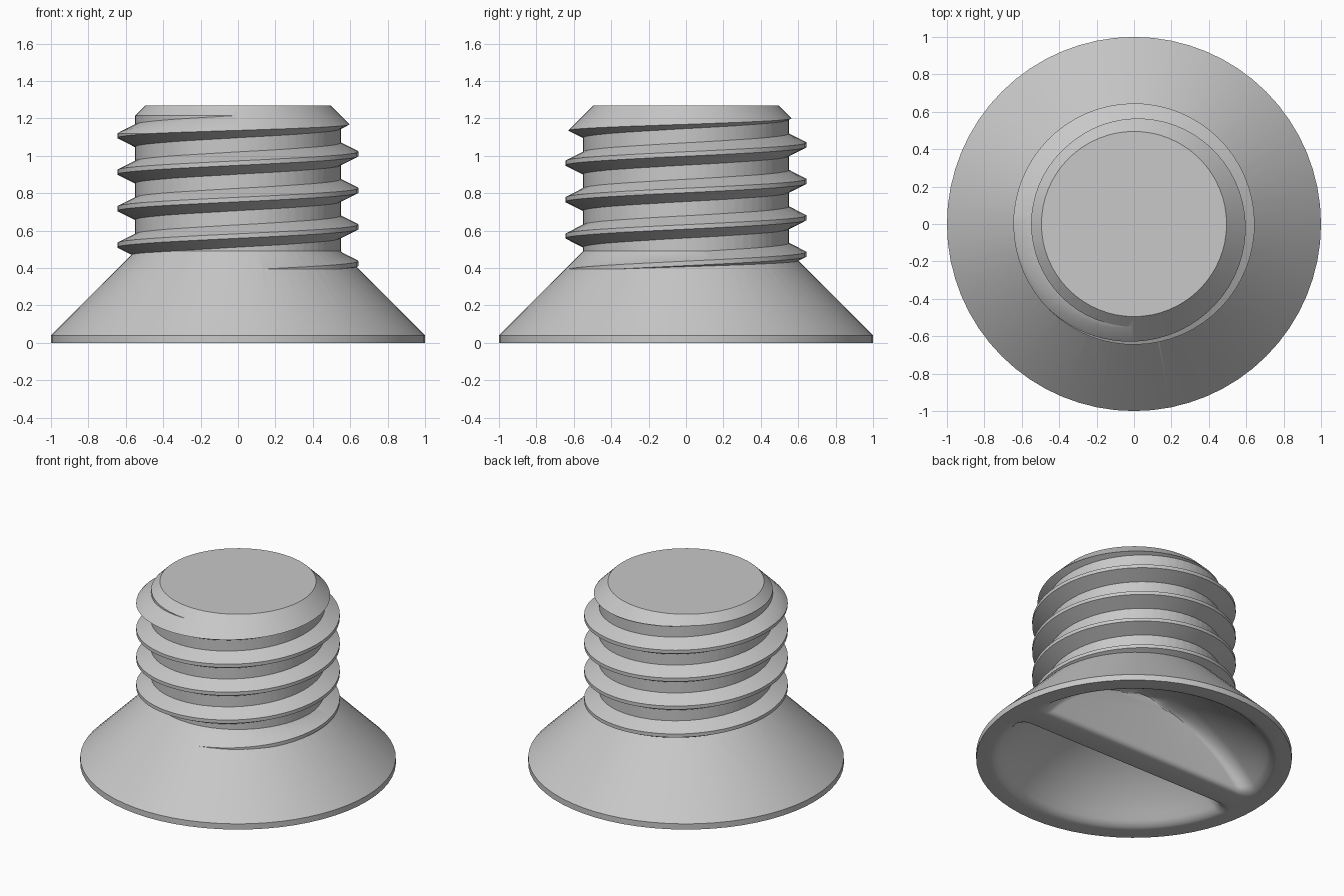
import bpy, bmesh, math

SEG = 64
PITCH = 0.195

cube = bpy.data.objects.get("Cube")
if cube:
    bpy.data.objects.remove(cube, do_unlink=True)

grey = bpy.data.materials.new("plain_grey")
grey.use_nodes = True
colour = (0.58, 0.58, 0.58, 1)
grey.diffuse_color = colour
grey.node_tree.nodes["Principled BSDF"].inputs["Base Color"].default_value = colour


def finish(name, bm):
    bmesh.ops.recalc_face_normals(bm, faces=bm.faces)
    mesh = bpy.data.meshes.new(name)
    bm.to_mesh(mesh)
    bm.free()
    mesh.materials.append(grey)
    obj = bpy.data.objects.new(name, mesh)
    bpy.context.collection.objects.link(obj)
    return obj


def loft(name, outlines):
    """Join equal closed outlines into one capped solid."""
    bm = bmesh.new()
    rings = [[bm.verts.new(p) for p in outline] for outline in outlines]
    n = len(rings[0])
    for one, two in zip(rings, rings[1:]):
        for k in range(n):
            m = (k + 1) % n
            bm.faces.new((one[k], one[m], two[m], two[k]))
    bm.faces.new(rings[0])
    bm.faces.new(rings[-1])
    bmesh.ops.triangulate(bm, faces=[f for f in bm.faces if len(f.verts) == 4])
    return finish(name, bm)


def turned(name, profile):
    """Solid of revolution from (radius, height) points."""
    angles = [math.tau * i / SEG for i in range(SEG)]
    return loft(name, [[(r * math.cos(a), r * math.sin(a), z) for a in angles]
                       for r, z in profile])


def helix(name, section, start, end):
    """Sweep a (radius, height) section up a right-handed helix."""
    outlines = []
    for i in range(round((end - start) * SEG) + 1):
        turn = start + i / SEG
        a = math.tau * turn
        outlines.append([(r * math.cos(a), r * math.sin(a), 0.425 + PITCH * turn + z)
                         for r, z in section])
    return loft(name, outlines)


def half_round(radius, web, z, side):
    """Half-disc outline beside the web, with both corners rounded."""
    corner = min(0.08, 0.45 * (radius - web))
    cy = web + corner
    cx = math.sqrt((radius - corner) ** 2 - cy ** 2)
    meet = math.atan2(cy, cx)
    right = []
    for i in range(8):
        a = -math.pi / 2 + (meet + math.pi / 2) * i / 8
        right.append((cx + corner * math.cos(a), cy + corner * math.sin(a)))
    for i in range(24):
        a = meet + (math.pi / 2 - meet) * i / 24
        right.append((radius * math.cos(a), radius * math.sin(a)))
    left = [(-x, y) for x, y in reversed(right)]
    return [(x, side * y, z) for x, y in right + [(0, radius)] + left]


def hollow(name, side):
    """Half of a shallow spherical bowl with a softened lip."""
    wide, deep, web, lip = 0.87, 0.43, 0.1, 0.035
    sphere = (wide ** 2 + deep ** 2) / (2 * deep)
    top = deep - sphere + math.sqrt(sphere ** 2 - (web + 0.04) ** 2)
    heights = [lip * (1 - math.cos(math.pi / 2 * i / 5)) for i in range(5)]
    heights += [lip + (top - lip) * math.sin(math.pi / 2 * i / 16) for i in range(17)]
    outlines = [half_round(wide + lip, web - lip, -0.1, side)]
    for z in heights:
        radius = math.sqrt(sphere ** 2 - (z + sphere - deep) ** 2)
        rest = max(0, 1 - z / lip)
        flare = lip * (1 - math.sqrt(1 - rest ** 2))
        outlines.append(half_round(radius + flare, web - flare, z, side))
    return loft(name, outlines)


def combine(target, tool, operation):
    mod = target.modifiers.new("combine", 'BOOLEAN')
    mod.operation = operation
    mod.solver = 'EXACT'
    mod.object = tool
    tool.hide_render = True
    bpy.context.view_layer.objects.active = target
    bpy.ops.object.modifier_apply(modifier=mod.name)
    bpy.data.objects.remove(tool, do_unlink=True)


# Threaded shaft, trimmed by a chamfered envelope
screw = turned("screw", [(0.55, 0.15), (0.55, 1.7)])
thread = helix("thread", [(0.5, -0.085), (0.645, -0.012),
                          (0.645, 0.012), (0.5, 0.085)], -0.45, 5.1)
combine(screw, thread, 'UNION')
envelope = turned("envelope", [(0.8, 0.2), (0.8, 0.965), (0.495, 1.27)])
combine(screw, envelope, 'INTERSECT')

# Flared head
head = turned("head", [(1, 0), (1, 0.04), (0.5, 0.54)])
combine(screw, head, 'UNION')

# Hollow underside, leaving a straight web across the middle
for side in (-1, 1):
    combine(screw, hollow("hollow", side), 'DIFFERENCE')

bpy.ops.object.select_all(action='DESELECT')
screw.select_set(True)
bpy.context.view_layer.objects.active = screw
bpy.ops.object.shade_smooth_by_angle(angle=math.radians(25))
